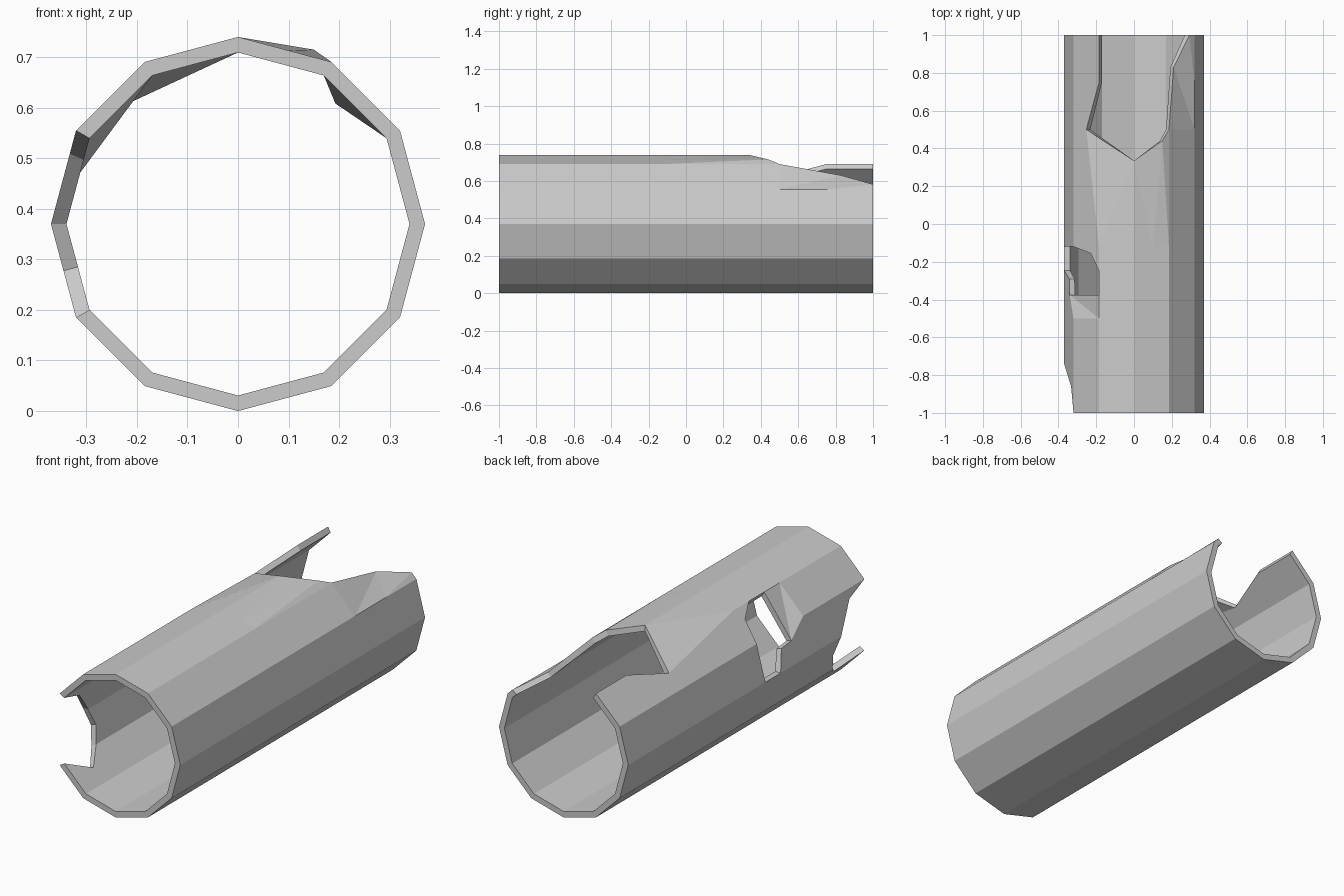
import bpy, bmesh, math
from mathutils import Vector
from mathutils.geometry import delaunay_2d_cdt

if "Cube" in bpy.data.objects:
    bpy.data.objects.remove(bpy.data.objects["Cube"])

R, INNER, SIDES = 0.37, 0.917, 12

# Points are (facet position, y): the wall is drawn unrolled, 12 facets wide.
DENT, BULGE, FOLD = (1.6, .83), (2.3, .44), (2.46, -.12)
BENT = {DENT: (.21, .63), BULGE: (.15, .715)}    # x, z off the flat facets
TIP, CORNER, STEP = (3, .335), (4.5, .5), (5.4, -.375)

top_tear = [(1.2, 1), DENT, (2, .5), BULGE, TIP, CORNER, (4, .75), (4, 1)]
side_hole = [(4, -.25), (4, -.375), STEP, (5.45, -.29), (6, -.245),
             (6, -.12), (5, -.12), (4.33, -.155)]
front_notch = [(5, -1), (5.25, -.86), (6, -.74), (6.5, -.71),
               (7, -.74), (7.5, -.85), (7, -1)]
holes = [top_tear, side_hole, front_notch]

# Bends in the wall next to the broken edges
creases = [
    ((1, .5), (2, .5)), ((1, .75), DENT),
    ((2, -.12), FOLD), (FOLD, BULGE), (FOLD, TIP), ((2, -.12), BULGE),
    (TIP, (4, -.12)), ((4, -.12), CORNER),
    ((4, -.5), (5, -.5)), ((5, -.5), STEP), ((4, -.5), STEP),
]
# Tube ridges run full length except where breakage stops them
stops = {2: (-1, .5), 3: (-1, .335), 4: (-1, -.12), 5: (-1, -.5),
         6: (-.74, 1), 7: (-.74, 1)}
for i in range(SIDES + 1):
    lo, hi = stops.get(i, (-1, 1))
    creases.append(((i, lo), (i, hi)))
creases.append(((5, -.12), (5, 1)))
for hole in holes:
    creases += zip(hole, hole[1:] + hole[:1])

coords = [Vector(p) for c in creases for p in c]
links = [(k, k + 1) for k in range(0, len(coords), 2)]
flat, _, tris, *_ = delaunay_2d_cdt(coords, links, [], 0, 1e-5)
points = [(round(p[0], 3), round(p[1], 3)) for p in flat]


def inside(x, y, poly):
    """Even-odd test for a point in an outline."""
    hit = False
    for (ax, ay), (bx, by) in zip(poly, poly[1:] + poly[:1]):
        if (ay > y) != (by > y) and x < ax + (y - ay) * (bx - ax) / (by - ay):
            hit = not hit
    return hit


def solid(tri):
    cx, cy = (sum(points[v][k] for v in tri) / 3 for k in (0, 1))
    return not any(inside(cx, cy, h) for h in holes)


def place(p, scale):
    """Roll a drawn point onto the twelve-sided tube."""
    u, y = p
    if p in BENT:
        x, z = BENT[p][0], BENT[p][1] - R
    else:
        i = math.floor(u)
        a, b = (math.radians(30 * k) for k in (i, i + 1))
        x = R * (math.cos(a) + (math.cos(b) - math.cos(a)) * (u - i))
        z = R * (math.sin(a) + (math.sin(b) - math.sin(a)) * (u - i))
    return x * scale, y, R + z * scale


bm = bmesh.new()
wall = [t for t in tris if solid(t)]


def skin(scale):
    """Build one wall surface and return its vertices by drawn point."""
    verts = {}
    for tri in wall:
        loop = []
        for v in tri:
            key = (points[v][0] % SIDES, points[v][1])
            if key not in verts:
                verts[key] = bm.verts.new(place(key, scale))
            loop.append(verts[key])
        bm.faces.new(loop)
    return verts


# Outer and inner walls
outer = skin(1)
rim_edges = [e for e in bm.edges if e.is_boundary]
inner = skin(INNER)
partner = {outer[k]: inner[k] for k in outer}

# Wall thickness along every open edge
for e in rim_edges:
    a, b = e.verts
    bm.faces.new((a, b, partner[b], partner[a]))
bmesh.ops.recalc_face_normals(bm, faces=bm.faces)

mesh = bpy.data.meshes.new("broken_pipe")
bm.to_mesh(mesh)
bm.free()
pipe = bpy.data.objects.new("broken_pipe", mesh)
bpy.context.collection.objects.link(pipe)
